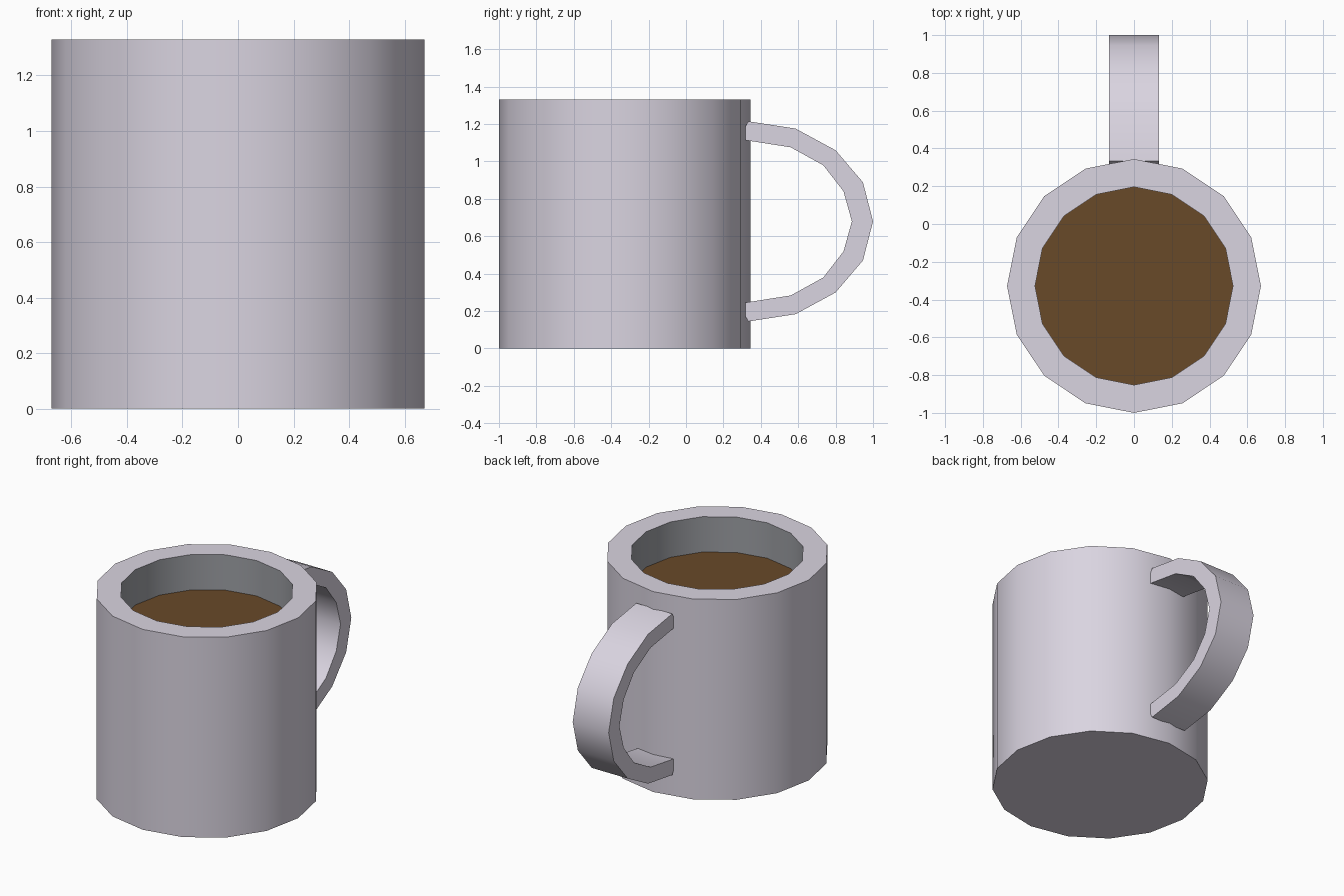
import bpy, math

if "Cube" in bpy.data.objects:
    bpy.data.objects.remove(bpy.data.objects["Cube"])

CY = -0.328      # centre of the cup body
N = 16


def material(name, rgb):
    m = bpy.data.materials.new(name)
    m.diffuse_color = (*rgb, 1)
    m.use_nodes = True
    m.node_tree.nodes["Principled BSDF"].inputs["Base Color"].default_value = m.diffuse_color
    return m


glaze = material("pale_glaze", (0.70, 0.66, 0.75))
inner = material("grey_interior", (0.34, 0.35, 0.375))
coffee = material("brown_coffee", (0.14, 0.067, 0.022))


def make(name, verts, faces, mats):
    me = bpy.data.meshes.new(name)
    me.from_pydata(verts, [], faces)
    for m in mats:
        me.materials.append(m)
    ob = bpy.data.objects.new(name, me)
    bpy.context.collection.objects.link(ob)
    bpy.ops.object.select_all(action='DESELECT')
    ob.select_set(True)
    bpy.context.view_layer.objects.active = ob
    bpy.ops.object.shade_smooth_by_angle(angle=math.radians(35))
    return ob


def ring(r, z):
    return [(r * math.sin(2 * math.pi * i / N), CY - r * math.cos(2 * math.pi * i / N), z)
            for i in range(N)]


# Cup body: outer wall, rim, inner wall, closed floor
profile = [(0.672, 0), (0.672, 1.33), (0.524, 1.33), (0.524, 0.15)]
verts = [v for r, z in profile for v in ring(r, z)]
faces = [list(range(N))[::-1]]
for k in range(3):
    for i in range(N):
        j = (i + 1) % N
        faces.append([k * N + i, k * N + j, (k + 1) * N + j, (k + 1) * N + i])
faces.append(list(range(3 * N, 4 * N)))
cup = make("cup_body", verts, faces, [glaze, inner])
for p in cup.data.polygons:
    if p.index > 2 * N:
        p.material_index = 1

# Coffee surface
make("coffee_surface", ring(0.524, 1.095), [list(range(N))], [coffee])

# Handle: rectangular section swept along half an oval, mirrored about its mid height
MID, W = 0.679, 0.132
outer = [(0.333, 0.535), (0.586, 0.496), (0.80, 0.380), (0.946, 0.209), (1.0, 0)]
inside = [(0.28, 0.440), (0.56, 0.396), (0.734, 0.300), (0.842, 0.161), (0.887, 0)]


def mirrored(half):
    return half + [(y, -z) for y, z in half[-2::-1]]


verts, faces = [], []
for (yo, zo), (yi, zi) in zip(mirrored(outer), mirrored(inside)):
    verts += [(-W, yo, MID + zo), (W, yo, MID + zo), (W, yi, MID + zi), (-W, yi, MID + zi)]
for s in range(8):
    a, b = 4 * s, 4 * s + 4
    for i in range(4):
        j = (i + 1) % 4
        faces.append([a + j, a + i, b + i, b + j])
faces += [[0, 1, 2, 3], [35, 34, 33, 32]]
make("handle", verts, faces, [glaze])
